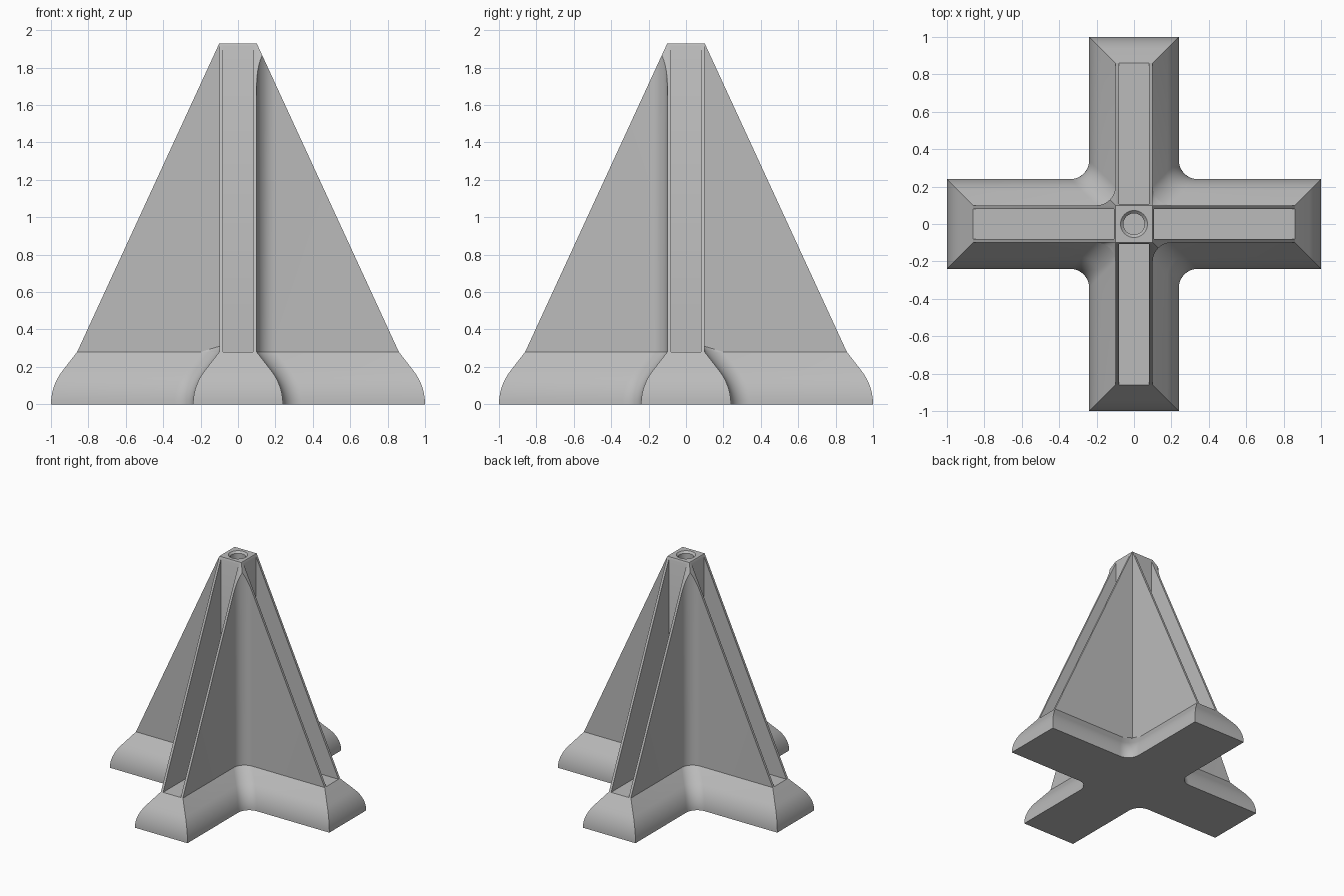
import bpy, bmesh
from math import cos, sin, pi, radians, sqrt, tan, asin
from mathutils import Matrix, Vector

cube = bpy.data.objects.get("Cube")
if cube:
    bpy.data.objects.remove(cube, do_unlink=True)

BASE_TOP, TOP = 0.28, 1.93      # heights
HALF, REACH = 0.1, 0.86         # fin half thickness and reach at its foot
FILLET = 0.1

grey = bpy.data.materials.new("plain grey")
grey.use_nodes = True
colour = (0.5, 0.5, 0.5, 1)
grey.diffuse_color = colour
grey.node_tree.nodes["Principled BSDF"].inputs["Base Color"].default_value = colour


def add_object(name, bm):
    bmesh.ops.recalc_face_normals(bm, faces=bm.faces)
    mesh = bpy.data.meshes.new(name)
    bm.to_mesh(mesh)
    bm.free()
    mesh.materials.append(grey)
    obj = bpy.data.objects.new(name, mesh)
    bpy.context.collection.objects.link(obj)
    return obj


def activate(obj):
    bpy.ops.object.select_all(action='DESELECT')
    obj.select_set(True)
    bpy.context.view_layer.objects.active = obj


def smooth(obj):
    activate(obj)
    bpy.ops.object.shade_smooth_by_angle(angle=radians(25))


def cut(obj, cutter):
    cutter.hide_render = True
    activate(obj)
    mod = obj.modifiers.new("cut", 'BOOLEAN')
    mod.operation, mod.solver, mod.object = 'DIFFERENCE', 'EXACT', cutter
    bpy.ops.object.modifier_apply(modifier=mod.name)
    bpy.data.objects.remove(cutter, do_unlink=True)


def corner_arc(w, r, steps=10):
    """Concave rounding of the inner corner at (w, w)."""
    if r == 0:
        return [(w, w)]
    angles = [pi / 2 * i / steps for i in range(steps + 1)]
    return [(w + r - r * sin(a), w + r - r * cos(a)) for a in angles]


def cross(w, reach, radii):
    """Outline of a plus shape, one inner corner radius per quadrant."""
    points = []
    for k, r in enumerate(radii):
        turn = Matrix.Rotation(k * pi / 2, 2)
        for p in [(reach, w)] + corner_arc(w, r) + [(w, reach)]:
            points.append(turn @ Vector(p))
    return points


def loft(name, sections):
    """Solid through (outline, height) sections."""
    bm = bmesh.new()
    rings = [[bm.verts.new((p[0], p[1], z)) for p in pts] for pts, z in sections]
    for a, b in zip(rings, rings[1:]):
        for i in range(len(a)):
            j = (i + 1) % len(a)
            bm.faces.new((a[i], a[j], b[j], b[i]))
    bm.faces.new(rings[0][::-1])
    bm.faces.new(rings[-1])
    return add_object(name, bm)


# Flared base: a round lower part running into a straight slope
R, arc_end = 0.292, 0.18
levels = [(z, R - sqrt(R * R - z * z)) for z in [arc_end * i / 9 for i in range(10)]]
levels.append((BASE_TOP, 1 - REACH))
base = loft("flared_base", [(cross(0.24 - d, 1 - d, [FILLET] * 4), z) for z, d in levels])
smooth(base)

# Tower of four fins, two opposite inner corners rounded, trimmed by sloping planes
outline = cross(HALF, 0.9, [0, FILLET, 0, FILLET])
tower = loft("finned_tower", [(outline, BASE_TOP - 0.01), (outline, TOP)])
bm = bmesh.new()
bm.from_mesh(tower.data)
slope = Vector((TOP - BASE_TOP, 0, REACH - HALF)).normalized()
for k in range(4):
    turn = Matrix.Rotation(k * pi / 2, 3, 'Z')
    done = bmesh.ops.bisect_plane(
        bm, geom=bm.verts[:] + bm.edges[:] + bm.faces[:], dist=1e-5,
        plane_co=turn @ Vector((HALF, 0, TOP)), plane_no=turn @ slope, clear_outer=True)
    bmesh.ops.holes_fill(bm, edges=[e for e in bm.edges if e.is_boundary], sides=0)
bmesh.ops.recalc_face_normals(bm, faces=bm.faces)
bm.to_mesh(tower.data)
bm.free()

# Open channel down the outside of every fin
for k in range(4):
    bm = bmesh.new()
    bmesh.ops.create_cube(bm, size=1)
    place = (Matrix.Rotation(k * pi / 2, 4, 'Z') @ Matrix.Translation((0.608, 0, 1.1))
             @ Matrix.Diagonal((1, 0.16, 2, 1)))
    bm.transform(place)
    cut(tower, add_object("channel_cutter", bm))

# Chamfered socket in the top
circle = [(cos(2 * pi * i / 40), sin(2 * pi * i / 40)) for i in range(40)]
socket = [(0.057, -0.08), (0.057, -0.015), (0.072, 0), (0.072, 0.05)]
cut(tower, loft("socket_cutter", [([(r * x, r * y) for x, y in circle], TOP + h)
                                  for r, h in socket]))
smooth(tower)

# Small webs where the base rounding runs up into the two sharp corners
for k, side in ((0, "back_left"), (2, "front_right")):
    bm = bmesh.new()
    turn = Matrix.Rotation(k * pi / 2, 3, 'Z')
    tip = bm.verts.new(turn @ Vector((HALF, HALF, BASE_TOP + 0.03)))
    foot = [bm.verts.new(turn @ Vector((x, y, BASE_TOP))) for x, y in corner_arc(HALF, FILLET)]
    for a, b in zip(foot, foot[1:]):
        bm.faces.new((a, b, tip))
    smooth(add_object("corner_web_" + side, bm))
